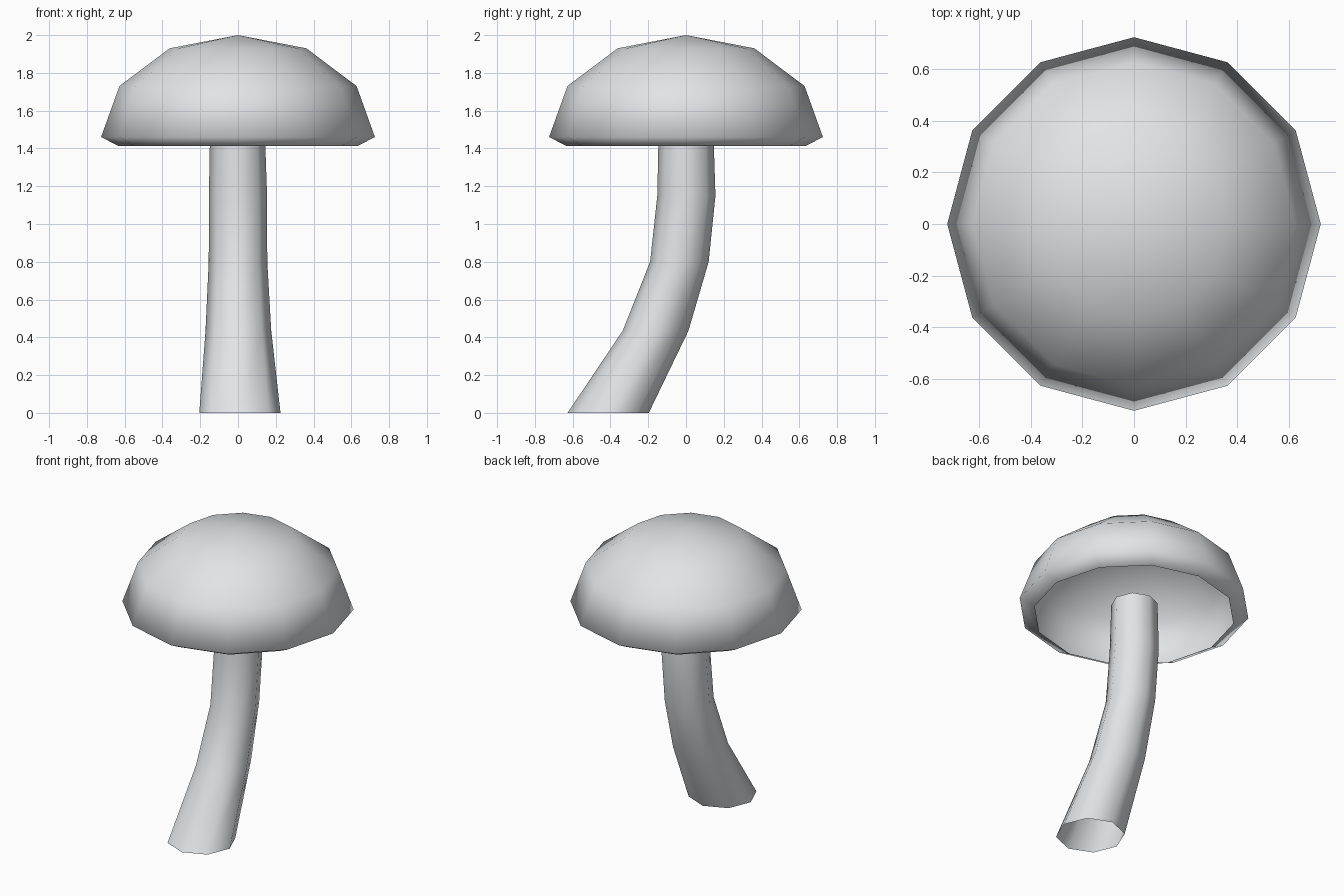
import bpy
import bmesh
from math import cos, sin, tau

default = bpy.data.objects.get("Cube")
if default:
    bpy.data.objects.remove(default, do_unlink=True)

colour = (0.77, 0.8, 0.82, 1)
grey = bpy.data.materials.new("Light Grey")
grey.use_nodes = True
grey.diffuse_color = colour
grey.node_tree.nodes["Principled BSDF"].inputs["Base Color"].default_value = colour


def lofted(name, rings, sides):
    """Skin a stack of rings (x, y, z, radius); a zero radius makes a pole."""
    bm = bmesh.new()
    loops = []
    for x, y, z, r in rings:
        count = sides if r > 0 else 1
        loops.append([bm.verts.new((x + r * cos(tau * i / sides),
                                    y + r * sin(tau * i / sides), z))
                      for i in range(count)])
    for low, high in zip(loops, loops[1:]):
        for i in range(sides):
            j = (i + 1) % sides
            corners = [low[i % len(low)], low[j % len(low)],
                       high[j % len(high)], high[i % len(high)]]
            bm.faces.new(list(dict.fromkeys(corners)))
    for face in bm.faces:
        face.smooth = True
    mesh = bpy.data.meshes.new(name)
    bm.to_mesh(mesh)
    bm.free()
    mesh.materials.append(grey)
    obj = bpy.data.objects.new(name, mesh)
    bpy.context.collection.objects.link(obj)
    return obj


# Cap: thin open dome with its lip turned inward
cap_profile = [(0.63, 1.412), (0.725, 1.46), (0.628, 1.73), (0.362, 1.93), (0, 2.0)]
lofted("cap", [(0, 0, z, r) for r, z in cap_profile], 12)

# Stem: open tapered tube bending forward, ending inside the hollow cap
lofted("stem", [(0.01, -0.412, 0, 0.215),
                (0.002, -0.161, 0.435, 0.174),
                (0, -0.035, 0.8, 0.155),
                (0, 0.002, 1.15, 0.154),
                (-0.003, 0, 1.49, 0.145)], 8)
